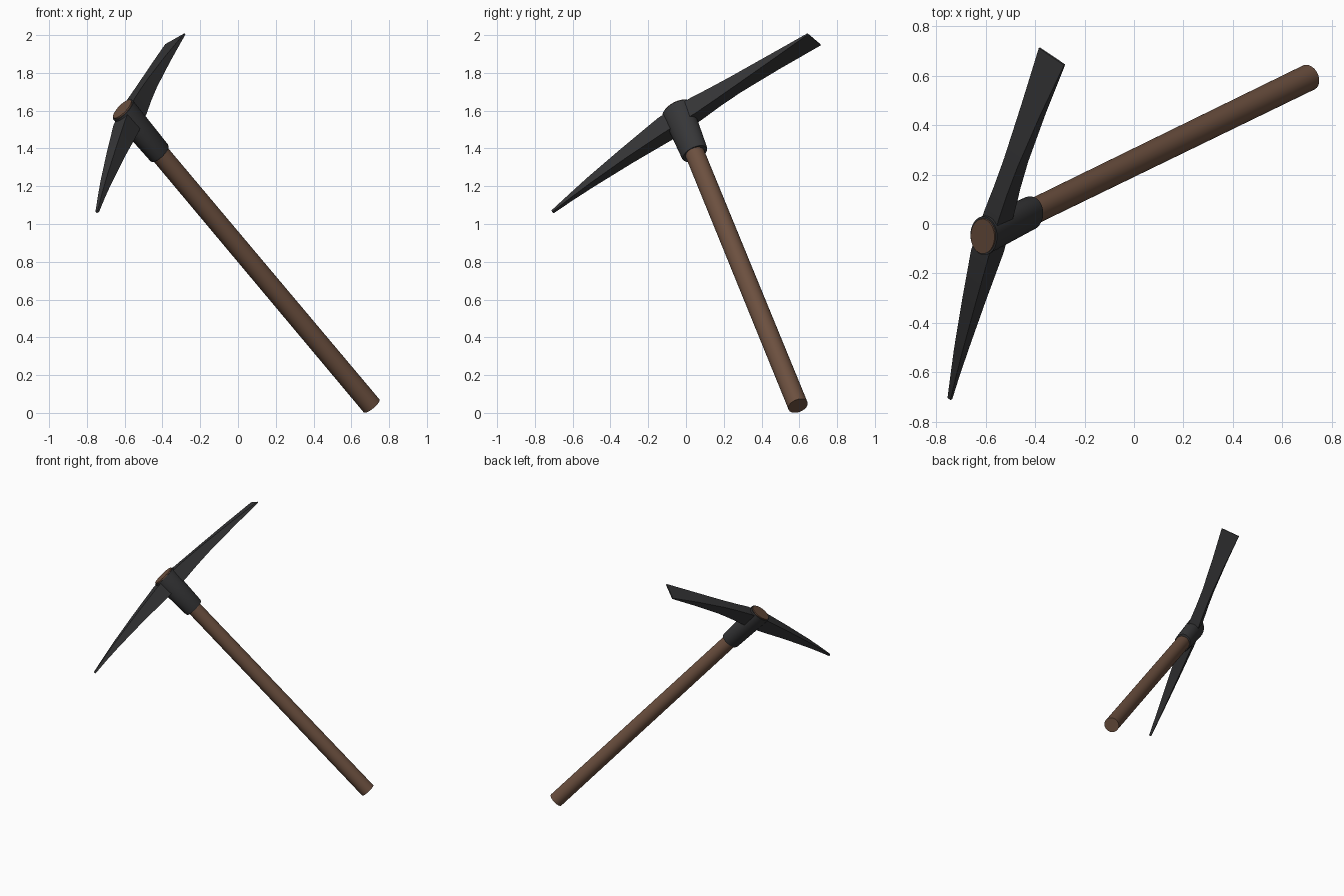
import bpy, bmesh, math
from mathutils import Vector, Matrix

if "Cube" in bpy.data.objects:
    bpy.data.objects.remove(bpy.data.objects["Cube"])

# Local frame: u along the head, w across it, d up the handle
base = Vector((0.707, 0.593, 0.0375))
d = Vector((-0.613, -0.05, 1.61)) - base
handle_len = d.length
d.normalize()
u = Vector((0.432, 1.393, 0.89))
u = (u - d * u.dot(d)).normalized()
w = d.cross(u)
frame = Matrix((u, w, d)).transposed().to_4x4()
frame.translation = base


def material(name, rgb):
    m = bpy.data.materials.new(name)
    m.diffuse_color = (*rgb, 1)
    m.use_nodes = True
    m.node_tree.nodes["Principled BSDF"].inputs["Base Color"].default_value = m.diffuse_color
    return m


wood = material("brown wood", (0.15, 0.08, 0.05))
steel = material("dark steel", (0.037, 0.037, 0.039))


def loft(name, rings, mat):
    """Skin a row of matching rings and close both ends."""
    bm = bmesh.new()
    loops = [[bm.verts.new(p) for p in ring] for ring in rings]
    n = len(loops[0])
    for a, b in zip(loops, loops[1:]):
        for i in range(n):
            j = (i + 1) % n
            bm.faces.new((a[i], a[j], b[j], b[i]))
    bm.faces.new(loops[0][::-1])
    bm.faces.new(loops[-1])
    bmesh.ops.recalc_face_normals(bm, faces=bm.faces)
    bm.transform(frame)
    me = bpy.data.meshes.new(name)
    bm.to_mesh(me)
    bm.free()
    me.materials.append(mat)
    ob = bpy.data.objects.new(name, me)
    bpy.context.collection.objects.link(ob)
    bpy.ops.object.select_all(action='DESELECT')
    ob.select_set(True)
    bpy.context.view_layer.objects.active = ob
    bpy.ops.object.shade_smooth_by_angle(angle=math.radians(30))
    return ob


def oval(z, a, b, n=32):
    return [(a * math.cos(2 * math.pi * i / n), b * math.sin(2 * math.pi * i / n), z)
            for i in range(n)]


def bar(x, z, hw, hd):
    return [(x, -hw, z - hd), (x, hw, z - hd), (x, hw, z + hd), (x, -hw, z + hd)]


# Handle, flaring to an oval inside the eye
loft("handle", [oval(0, 0.054, 0.054), oval(1.82, 0.052, 0.052),
                oval(handle_len, 0.079, 0.059)], wood)

# Oval socket around the handle
loft("socket", [oval(1.825, 0.070, 0.056), oval(1.835, 0.074, 0.060),
                oval(handle_len - 0.008, 0.087, 0.066)], steel)

# Bowed head: pointed pick on one side, broad adze on the other
stations = [(-0.855, 2.030, 0.008, 0.006), (-0.73, 2.044, 0.014, 0.013),
            (-0.6, 2.056, 0.021, 0.021), (-0.35, 2.071, 0.033, 0.036),
            (-0.1, 2.080, 0.044, 0.053), (0.1, 2.078, 0.038, 0.053),
            (0.22, 2.074, 0.035, 0.044), (0.35, 2.068, 0.036, 0.035),
            (0.6, 2.051, 0.049, 0.020), (0.855, 2.030, 0.068, 0.004)]
loft("pick_head", [bar(*s) for s in stations], steel)
